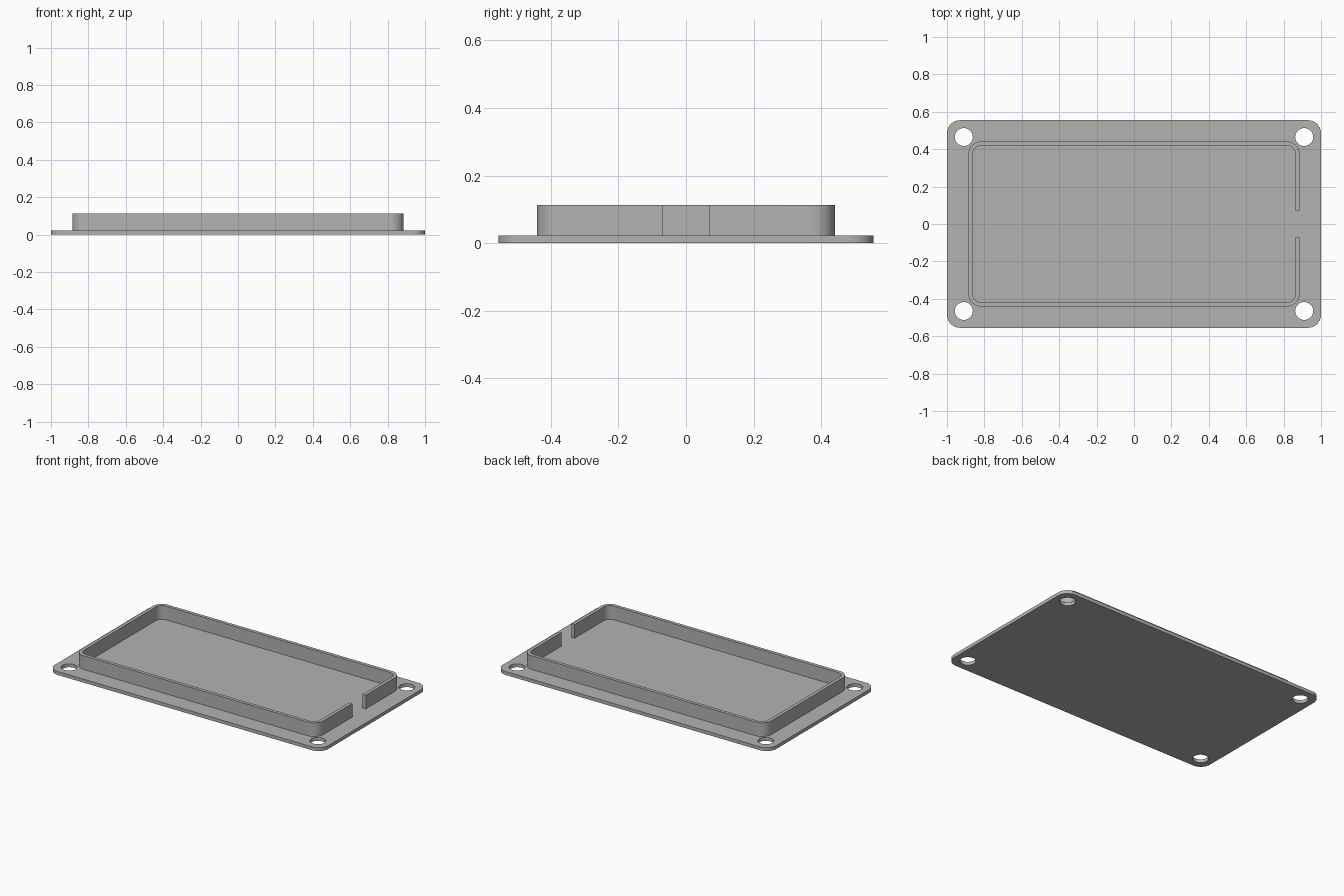
import bpy
import bmesh
from math import cos, sin, pi, radians

cube = bpy.data.objects.get("Cube")
if cube:
    bpy.data.objects.remove(cube, do_unlink=True)

PLATE_X, PLATE_Y, PLATE_TOP = 1.0, 0.555, 0.0225
WALL_X, WALL_Y, WALL_TOP = 0.886, 0.441, 0.113
WALL_THICK, GAP = 0.0225, 0.07

grey = bpy.data.materials.new("plain_grey")
grey.use_nodes = True
colour = (0.45, 0.45, 0.45, 1)
grey.diffuse_color = colour
grey.node_tree.nodes["Principled BSDF"].inputs["Base Color"].default_value = colour


def arc(cx, cy, r, start, sweep, steps):
    return [(cx + r * cos(start + sweep * i / steps),
             cy + r * sin(start + sweep * i / steps)) for i in range(steps + 1)]


def rounded_rect(hx, hy, r):
    """Counter-clockwise outline, starting at the +x +y corner."""
    points = []
    for k, (sx, sy) in enumerate([(1, 1), (-1, 1), (-1, -1), (1, -1)]):
        points += arc(sx * (hx - r), sy * (hy - r), r, k * pi / 2, pi / 2, 10)
    return points


def slab(name, outlines, bottom, top):
    """Solid with the given outlines (later ones are holes)."""
    curve = bpy.data.curves.new(name + "_outline", "CURVE")
    curve.dimensions = "2D"
    curve.fill_mode = "BOTH"
    curve.extrude = (top - bottom) / 2
    for points in outlines:
        spline = curve.splines.new("POLY")
        spline.points.add(len(points) - 1)
        for target, (x, y) in zip(spline.points, points):
            target.co = (x, y, 0, 1)
        spline.use_cyclic_u = True
    source = bpy.data.objects.new(name + "_outline", curve)
    bpy.context.collection.objects.link(source)
    bpy.context.view_layer.update()
    graph = bpy.context.evaluated_depsgraph_get()
    mesh = bpy.data.meshes.new_from_object(source.evaluated_get(graph))
    bpy.data.objects.remove(source, do_unlink=True)

    # Weld caps to sides and lift to height
    bm = bmesh.new()
    bm.from_mesh(mesh)
    bmesh.ops.remove_doubles(bm, verts=bm.verts, dist=1e-5)
    bmesh.ops.translate(bm, verts=bm.verts, vec=(0, 0, (top + bottom) / 2))
    bmesh.ops.recalc_face_normals(bm, faces=bm.faces)
    bm.to_mesh(mesh)
    bm.free()
    mesh.name = name
    mesh.materials.clear()
    mesh.materials.append(grey)
    obj = bpy.data.objects.new(name, mesh)
    bpy.context.collection.objects.link(obj)
    bpy.ops.object.select_all(action="DESELECT")
    obj.select_set(True)
    bpy.context.view_layer.objects.active = obj
    bpy.ops.object.shade_smooth_by_angle(angle=radians(30))
    return obj


# Base plate with four screw holes
holes = [arc(sx * 0.91, sy * 0.465, 0.048, 0, 2 * pi, 40)[:-1]
         for sx in (-1, 1) for sy in (-1, 1)]
slab("base_plate", [rounded_rect(PLATE_X, PLATE_Y, 0.07)] + holes, 0, PLATE_TOP)

# Raised rim, open at the middle of the +x side
inner_x, inner_y = WALL_X - WALL_THICK, WALL_Y - WALL_THICK
outer = [(WALL_X, GAP)] + rounded_rect(WALL_X, WALL_Y, 0.068) + [(WALL_X, -GAP)]
inner = [(inner_x, GAP)] + rounded_rect(inner_x, inner_y, 0.0455) + [(inner_x, -GAP)]
slab("raised_rim", [outer + inner[::-1]], PLATE_TOP, WALL_TOP)
